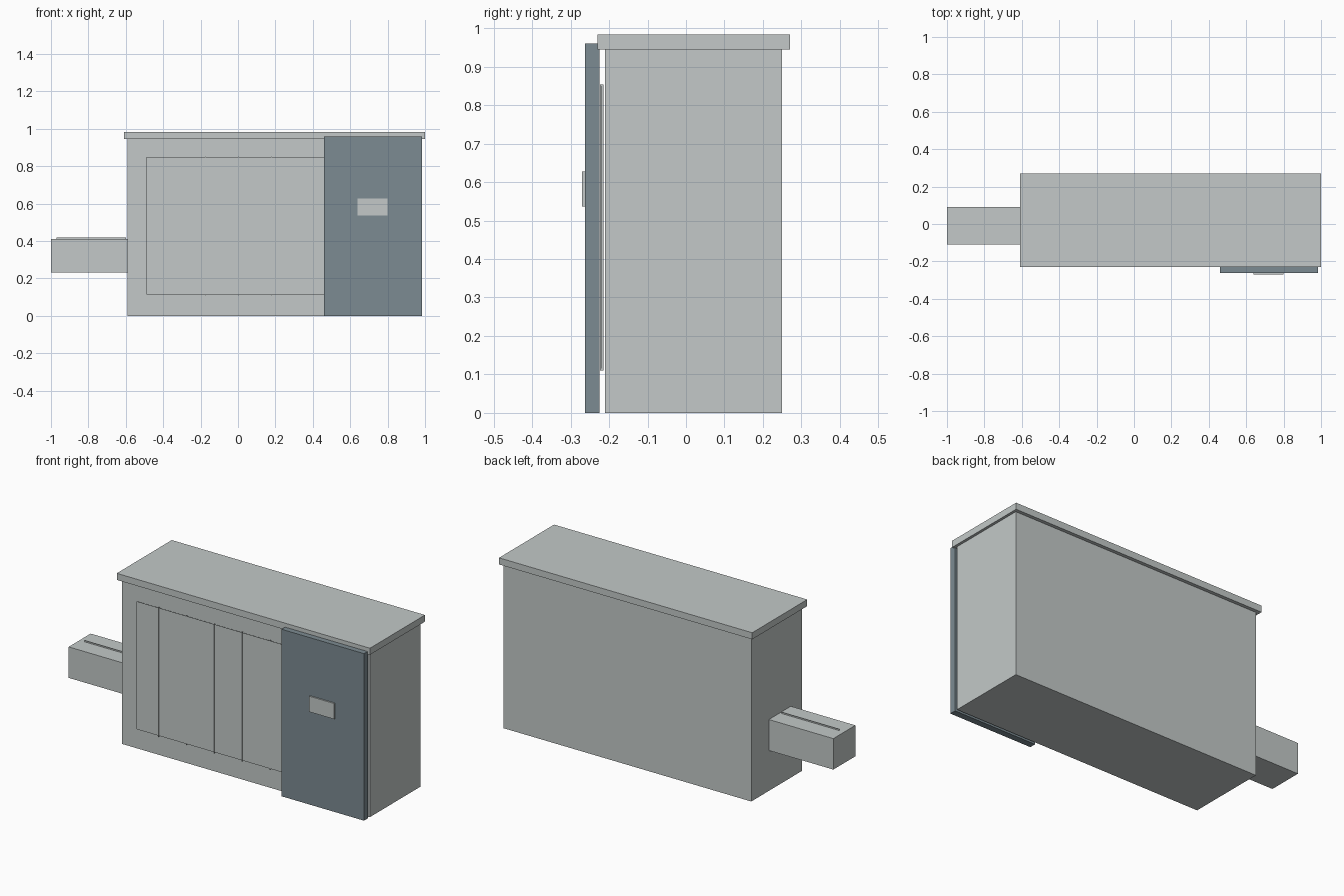
import bpy
import bmesh

cube = bpy.data.objects.get("Cube")
if cube:
    bpy.data.objects.remove(cube, do_unlink=True)


def material(name, rgb):
    m = bpy.data.materials.new(name)
    m.use_nodes = True
    m.diffuse_color = (*rgb, 1)
    m.node_tree.nodes["Principled BSDF"].inputs["Base Color"].default_value = (*rgb, 1)
    return m


grey = material("pale grey", (0.546, 0.584, 0.578))
slate = material("slate blue", (0.202, 0.258, 0.287))


def box(name, xs, ys, zs, mat):
    """Box spanning the given (low, high) range on each axis."""
    bm = bmesh.new()
    bmesh.ops.create_cube(bm, size=1)
    for v in bm.verts:
        v.co = [r[0] if c < 0 else r[1] for c, r in zip(v.co, (xs, ys, zs))]
    me = bpy.data.meshes.new(name)
    bm.to_mesh(me)
    bm.free()
    me.materials.append(mat)
    ob = bpy.data.objects.new(name, me)
    bpy.context.collection.objects.link(ob)
    return ob


# Cabinet and overhanging lid
box("cabinet_body", (-0.59, 0.985), (-0.21, 0.25), (0, 0.947), grey)
box("lid", (-0.61, 1.0), (-0.23, 0.27), (0.945, 0.983), grey)

# Front panel with thin upright fins, running on behind the door
box("front_panel", (-0.49, 0.85), (-0.220, -0.219), (0.115, 0.85), grey)
for i in range(7):
    x = -0.35 + i * 0.177
    box(f"panel_fin_{i + 1}", (x - 0.001, x + 0.001), (-0.224, -0.215), (0.11, 0.853), grey)

# Sliding door with its handle plate
box("door", (0.46, 0.985), (-0.262, -0.225), (0, 0.96), slate)
box("door_handle", (0.64, 0.80), (-0.27, -0.262), (0.537, 0.627), grey)

# Side arm with a thin ridge on top
box("side_arm", (-1.0, -0.59), (-0.11, 0.09), (0.232, 0.41), grey)
box("arm_ridge", (-0.97, -0.6), (-0.011, -0.009), (0.41, 0.418), grey)
